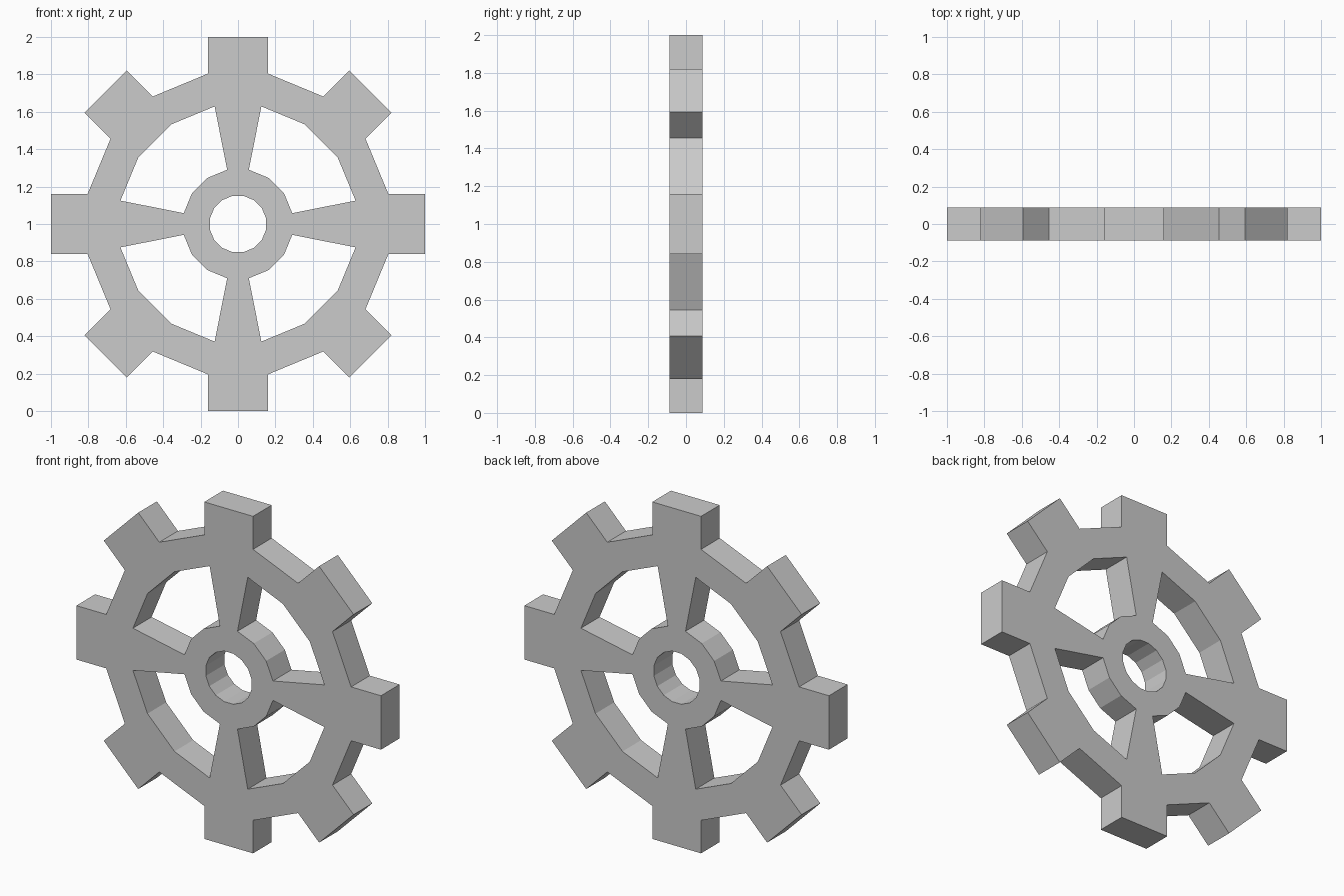
import bpy, bmesh
from math import sin, cos, pi
from mathutils import Vector

if "Cube" in bpy.data.objects:
    bpy.data.objects.remove(bpy.data.objects["Cube"])

N = 16                  # facets per ring
DEPTH = 0.175           # thickness along y
BORE, HUB, RIM_IN, RIM_OUT, TIP = 0.153, 0.296, 0.641, 0.82, 1.0

bm = bmesh.new()


def ring(radius):
    """Vertices of a 16-gon whose facets are centred on the axes."""
    verts = []
    for i in range(N):
        a = (i - 0.5) * 2 * pi / N
        verts.append(bm.verts.new((radius * cos(a), -DEPTH / 2, 1 + radius * sin(a))))
    return verts


bore, hub, rim_in, rim_out = (ring(r) for r in (BORE, HUB, RIM_IN, RIM_OUT))

for i in range(N):
    j = (i + 1) % N

    def panel(inner, outer):
        bm.faces.new((inner[i], outer[i], outer[j], inner[j]))

    # hub and rim
    panel(bore, hub)
    panel(rim_in, rim_out)
    # four tapered spokes
    if i % 4 == 0:
        panel(hub, rim_in)
    # eight straight-sided teeth
    if i % 2 == 0:
        a = i * 2 * pi / N
        push = Vector((cos(a), 0, sin(a))) * (TIP - RIM_OUT * cos(pi / N))
        t0, t1 = (bm.verts.new(rim_out[k].co + push) for k in (i, j))
        bm.faces.new((rim_out[i], t0, t1, rim_out[j]))

# give the flat profile its thickness
ext = bmesh.ops.extrude_face_region(bm, geom=bm.faces[:], use_keep_orig=True)
moved = [g for g in ext["geom"] if isinstance(g, bmesh.types.BMVert)]
bmesh.ops.translate(bm, verts=moved, vec=(0, DEPTH, 0))
bmesh.ops.recalc_face_normals(bm, faces=bm.faces[:])

mesh = bpy.data.meshes.new("gear_wheel")
bm.to_mesh(mesh)
bm.free()
gear = bpy.data.objects.new("gear_wheel", mesh)
bpy.context.collection.objects.link(gear)
